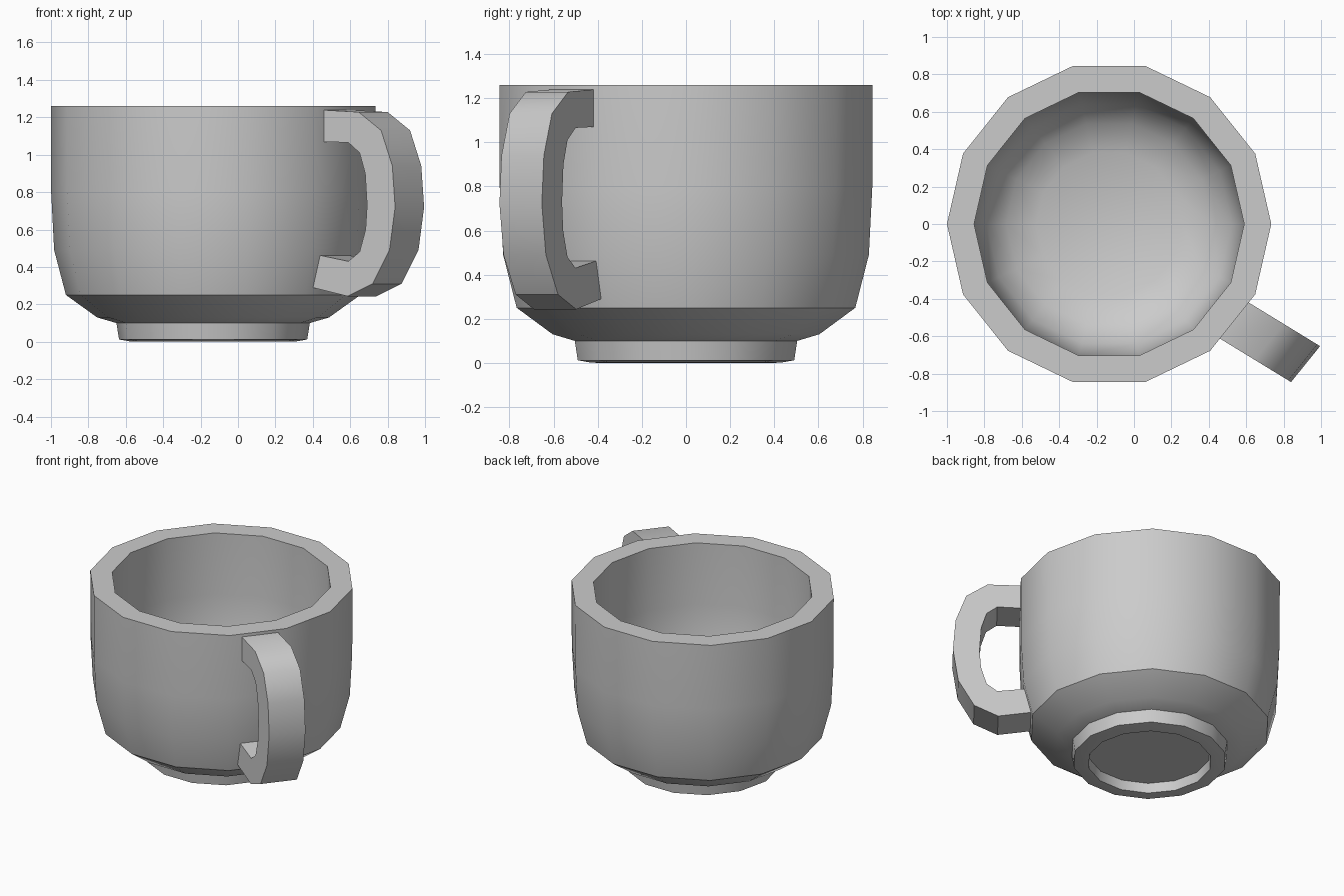
import bpy, bmesh, math

if "Cube" in bpy.data.objects:
    bpy.data.objects.remove(bpy.data.objects["Cube"])

SIDES = 14
CX = -0.133  # cup axis, shifted left to leave room for the handle


def finish(name, bm, angle):
    bmesh.ops.recalc_face_normals(bm, faces=bm.faces)
    mesh = bpy.data.meshes.new(name)
    bm.to_mesh(mesh)
    bm.free()
    ob = bpy.data.objects.new(name, mesh)
    bpy.context.collection.objects.link(ob)
    bpy.ops.object.select_all(action='DESELECT')
    ob.select_set(True)
    bpy.context.view_layer.objects.active = ob
    bpy.ops.object.shade_smooth_by_angle(angle=math.radians(angle))
    return ob


def lathe(name, profile):
    bm = bmesh.new()
    rings = []
    for r, z in profile:
        rings.append([bm.verts.new((CX + r * math.cos(2 * math.pi * i / SIDES),
                                    r * math.sin(2 * math.pi * i / SIDES), z))
                      for i in range(SIDES)])
    for a, b in zip(rings, rings[1:]):
        for i in range(SIDES):
            j = (i + 1) % SIDES
            bm.faces.new((a[i], a[j], b[j], b[i]))
    bm.faces.new(rings[0])
    bm.faces.new(rings[-1])
    return finish(name, bm, 35)


# Cup: foot recess, foot ring, outer wall, rim, inner wall, floor
lathe("cup_body", [
    (0.40, 0.07), (0.405, 0.0), (0.445, 0.002), (0.503, 0.012), (0.517, 0.10),
    (0.62, 0.13), (0.787, 0.25), (0.85, 0.49), (0.866, 0.80), (0.867, 1.26),
    (0.722, 1.26), (0.722, 0.82), (0.705, 0.53), (0.655, 0.37),
    (0.55, 0.27), (0.39, 0.20)])

# Handle: outer and inner outlines (x, z) of the near side, top to bottom
outer = [(0.435, 1.24), (0.645, 1.228), (0.765, 1.13), (0.825, 0.94), (0.84, 0.72),
         (0.81, 0.49), (0.72, 0.31), (0.585, 0.243), (0.39, 0.292)]
inner = [(0.435, 1.07), (0.59, 1.065), (0.65, 1.01), (0.68, 0.90), (0.69, 0.73),
         (0.682, 0.60), (0.65, 0.48), (0.59, 0.43), (0.41, 0.468)]

bm = bmesh.new()
sections = []
for (xo, zo), (xi, zi) in zip(outer, inner):
    ring = []
    for x, z, side in ((xo, zo, 0), (xo, zo, 1), (xi, zi, 1), (xi, zi, 0)):
        y = -0.61 - 0.611 * (x - 0.455)
        # the handle's width follows the wall facet it grows from
        ring.append(bm.verts.new((x + 0.155 * side, y + 0.192 * side, z)))
    sections.append(ring)
for a, b in zip(sections, sections[1:]):
    for i in range(4):
        j = (i + 1) % 4
        bm.faces.new((a[i], a[j], b[j], b[i]))
bm.faces.new(sections[0])
bm.faces.new(sections[-1])
finish("handle", bm, 35)
